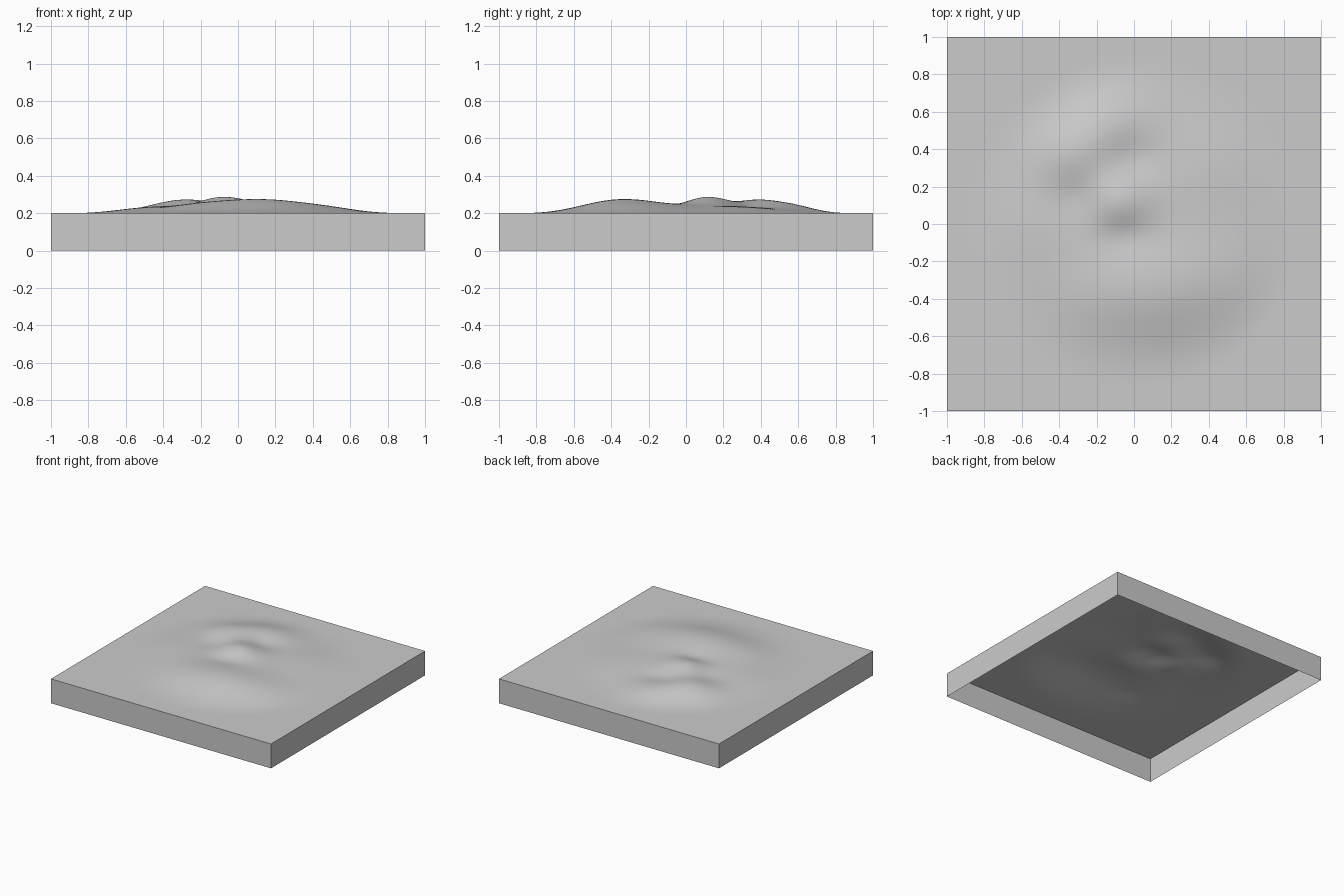
import bpy, bmesh, math

if "Cube" in bpy.data.objects:
    bpy.data.objects.remove(bpy.data.objects["Cube"])

N = 100          # grid divisions of the terrain top
BASE = 0.2       # height of the slab

# hills and hollows: centre x, centre y, height, spread x, spread y
BUMPS = [
    (-0.08, 0.12, 0.050, 0.13, 0.11),
    (0.15, -0.37, 0.045, 0.20, 0.20),
    (-0.33, 0.39, 0.050, 0.16, 0.14),
    (-0.12, 0.58, 0.035, 0.17, 0.14),
    (-0.20, -0.38, 0.025, 0.18, 0.18),
    (0.50, -0.32, 0.020, 0.17, 0.20),
    (0.38, 0.30, 0.015, 0.20, 0.20),
    (-0.50, 0.00, 0.015, 0.18, 0.18),
    (-0.30, 0.14, -0.015, 0.10, 0.09),
    (-0.05, -0.06, -0.012, 0.10, 0.07),
    (0.00, 0.36, -0.012, 0.10, 0.08),
]


def height(x, y):
    q = (x * x + y * y) / 0.81
    if q >= 1:
        return BASE
    h = 0.035 * (1 - q) ** 2
    for cx, cy, a, sx, sy in BUMPS:
        g = math.exp(-0.5 * (((x - cx) / sx) ** 2 + ((y - cy) / sy) ** 2))
        h += a * g * (1 - q ** 3) ** 2
    return BASE + max(h, 0)


# undulating top surface
bm = bmesh.new()
bmesh.ops.create_grid(bm, x_segments=N, y_segments=N, size=1)
for v in bm.verts:
    v.co.z = height(v.co.x, v.co.y)

# straight side walls, open underneath
rim = [e for e in bm.edges if e.is_boundary]
walls = bmesh.ops.extrude_edge_only(bm, edges=rim)["geom"]
for v in walls:
    if isinstance(v, bmesh.types.BMVert):
        v.co.z = 0
bm.normal_update()
bmesh.ops.recalc_face_normals(bm, faces=bm.faces)
if sum(f.normal.z for f in bm.faces) < 0:
    bmesh.ops.reverse_faces(bm, faces=bm.faces)

mesh = bpy.data.meshes.new("terrain_tile")
bm.to_mesh(mesh)
bm.free()
tile = bpy.data.objects.new("terrain_tile", mesh)
bpy.context.collection.objects.link(tile)

# smooth hills, crisp slab edges
bpy.context.view_layer.objects.active = tile
tile.select_set(True)
bpy.ops.object.shade_smooth_by_angle(angle=math.radians(40))
